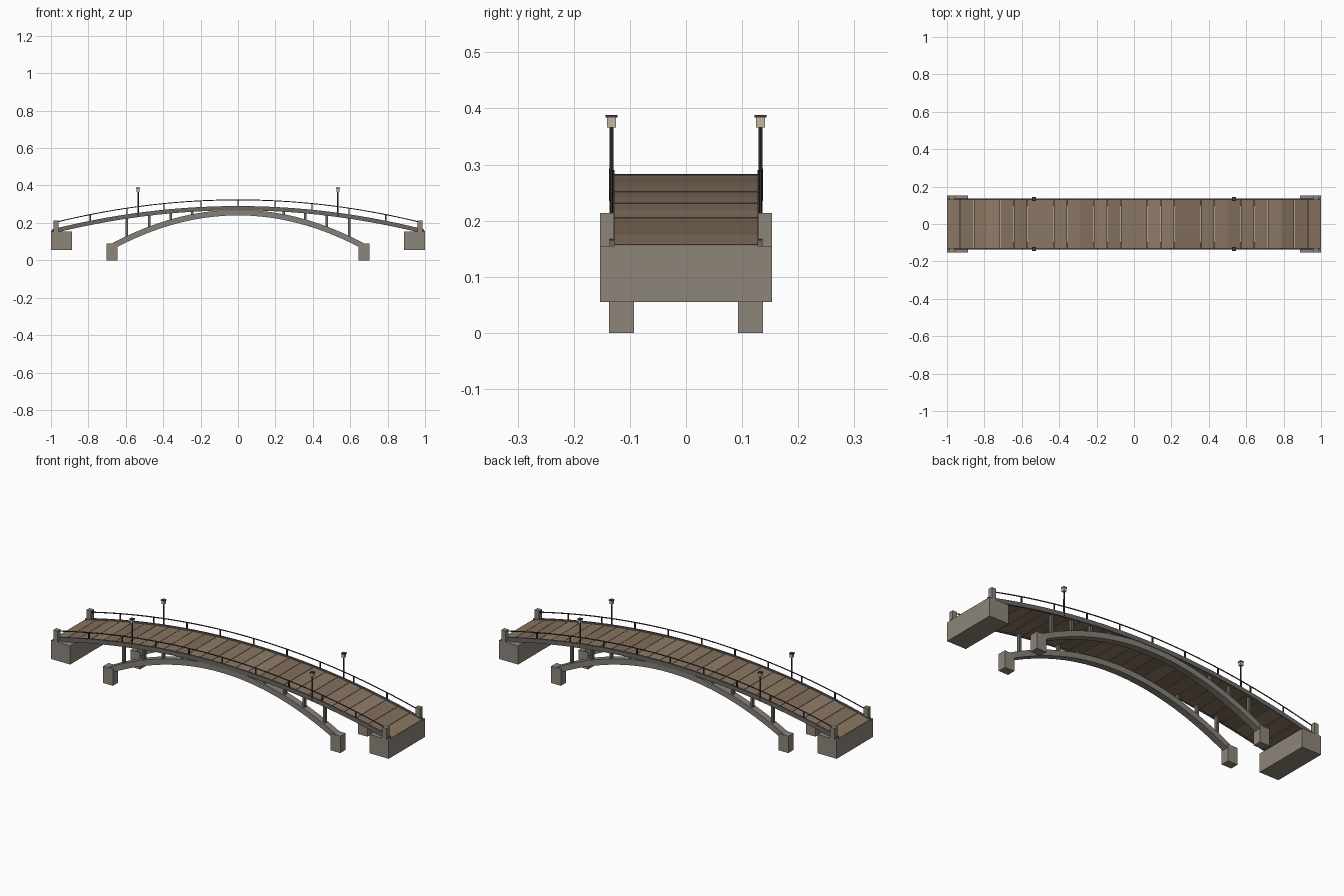
import bpy, bmesh, math, random
from mathutils import Vector, Matrix

if "Cube" in bpy.data.objects:
    bpy.data.objects.remove(bpy.data.objects["Cube"])

random.seed(4)


def mat(name, r, g, b):
    m = bpy.data.materials.new(name)
    m.diffuse_color = (r, g, b, 1)
    m.use_nodes = True
    m.node_tree.nodes["Principled BSDF"].inputs["Base Color"].default_value = m.diffuse_color
    return m


STONE = mat("stone", 0.27, 0.235, 0.195)
ARCH = mat("arch_stone", 0.24, 0.215, 0.185)
WOODS = [mat("wood_a", 0.25, 0.18, 0.12), mat("wood_b", 0.22, 0.155, 0.105), mat("wood_c", 0.28, 0.20, 0.14)]
STEEL = mat("steel", 0.15, 0.14, 0.125)
IRON = mat("iron", 0.045, 0.045, 0.045)
GLASS = mat("lamp_glass", 0.55, 0.47, 0.34)


def deck(x):
    return 0.283 - 0.126 * x * x


def arch(x):
    return 0.255 - 0.40 * x * x


def finish(name, bm, mats):
    bmesh.ops.recalc_face_normals(bm, faces=bm.faces)
    me = bpy.data.meshes.new(name)
    bm.to_mesh(me)
    bm.free()
    for m in mats:
        me.materials.append(m)
    ob = bpy.data.objects.new(name, me)
    bpy.context.collection.objects.link(ob)
    return ob


def add_box(bm, x0, x1, y0, y1, z0, z1):
    size = Matrix.Diagonal((x1 - x0, y1 - y0, z1 - z0, 1))
    mid = Matrix.Translation(((x0 + x1) / 2, (y0 + y1) / 2, (z0 + z1) / 2))
    return bmesh.ops.create_cube(bm, size=1, matrix=mid @ size)["verts"]


def box(name, material, *dims):
    bm = bmesh.new()
    add_box(bm, *dims)
    return finish(name, bm, [material])


def sweep(name, material, curve, x0, x1, n, y, w, lo, hi, normal=False, mats=None, gap=0):
    """Blocks following a curve; each has its own end faces."""
    bm = bmesh.new()
    step = (x1 - x0) / n
    for i in range(n):
        quad = []
        for x in (x0 + i * step + gap, x0 + (i + 1) * step - gap):
            slope = (curve(x + 1e-3) - curve(x - 1e-3)) / 2e-3
            up = Vector((-slope, 0, 1)).normalized() if normal else Vector((0, 0, 1))
            p = Vector((x, 0, curve(x)))
            quad += [p + up * lo, p + up * hi]
        verts = [[bm.verts.new(p + Vector((0, s, 0))) for p in quad] for s in (y - w, y + w)]
        a, b = verts
        shade = random.randrange(len(mats)) if mats else 0
        for f in ((a[0], a[1], a[3], a[2]), (b[0], b[1], b[3], b[2]), (a[0], a[1], b[1], b[0]),
                  (a[2], a[3], b[3], b[2]), (a[1], a[3], b[3], b[1]), (a[0], a[2], b[2], b[0])):
            bm.faces.new(f).material_index = shade
    return finish(name, bm, mats or [material])


# walkway planks
sweep("deck_planks", None, deck, -1, 1, 28, 0, 0.127, -0.013, 0, mats=WOODS, gap=0.001)

# end abutments
for sx, end in ((-1, "left"), (1, "right")):
    xs = sorted((sx * 0.887, sx * 1.0))
    box(end + "_abutment", STONE, *xs, -0.153, 0.153, 0.055, 0.155)

for sy, side in ((-1, "front"), (1, "back")):
    # edge beam beside the planks
    sweep(side + "_edge_beam", STEEL, deck, -0.995, 0.995, 28, sy * 0.1315, 0.0045, -0.016, 0.007)
    # arch rib of stone blocks
    sweep(side + "_arch_rib", ARCH, arch, -0.675, 0.675, 22, sy * 0.115, 0.018, -0.015, 0.015, normal=True)

    # spandrel posts between arch and deck
    bm = bmesh.new()
    for x in (0.245, 0.36, 0.475, 0.595):
        for s in (-1, 1):
            add_box(bm, s * x - 0.006, s * x + 0.006, sy * 0.115 - 0.009, sy * 0.115 + 0.009,
                    arch(x), deck(x) - 0.008)
    finish(side + "_spandrel_posts", bm, [STEEL])

    # thin handrail following the deck
    cu = bpy.data.curves.new(side + "_handrail", "CURVE")
    cu.dimensions = "3D"
    cu.bevel_depth = 0.0028
    cu.bevel_resolution = 1
    cu.use_fill_caps = True
    sp = cu.splines.new("POLY")
    sp.points.add(36)
    for i, p in enumerate(sp.points):
        x = -0.98 + 1.96 * i / 36
        p.co = (x, sy * 0.1325, deck(x) + 0.040, 1)
    cu.materials.append(IRON)
    bpy.context.collection.objects.link(bpy.data.objects.new(side + "_handrail", cu))

    # railing uprights
    bm = bmesh.new()
    for k in range(-4, 5):
        x = k * 0.1975
        add_box(bm, x - 0.003, x + 0.003, sy * 0.1325 - 0.003, sy * 0.1325 + 0.003, deck(x) - 0.005, deck(x) + 0.040)
    finish(side + "_rail_uprights", bm, [IRON])

    for sx, end in ((-1, "left"), (1, "right")):
        name = side + "_" + end
        # arch footing
        xs = sorted((sx * 0.645, sx * 0.702))
        box(name + "_arch_footing", STONE, *xs, sy * 0.115 - 0.0225, sy * 0.115 + 0.0225, 0, 0.09)
        # end post
        x, y = sx * 0.974, sy * 0.1405
        box(name + "_end_post", STONE, x - 0.013, x + 0.013, y - 0.0125, y + 0.0125, 0.15, 0.214)

        # lamp: pole, lantern and cap
        x, y = sx * 0.534, sy * 0.133
        bm = bmesh.new()
        h = 0.367 - deck(x) + 0.012
        bmesh.ops.create_cone(bm, cap_ends=True, segments=8, radius1=0.004, radius2=0.0035, depth=h,
                              matrix=Matrix.Translation((x, y, 0.367 - h / 2)))
        finish(name + "_lamp_pole", bm, [IRON])
        box(name + "_lantern", GLASS, x - 0.008, x + 0.008, y - 0.008, y + 0.008, 0.366, 0.384)
        box(name + "_lantern_cap", IRON, x - 0.0105, x + 0.0105, y - 0.0105, y + 0.0105, 0.384, 0.388)
